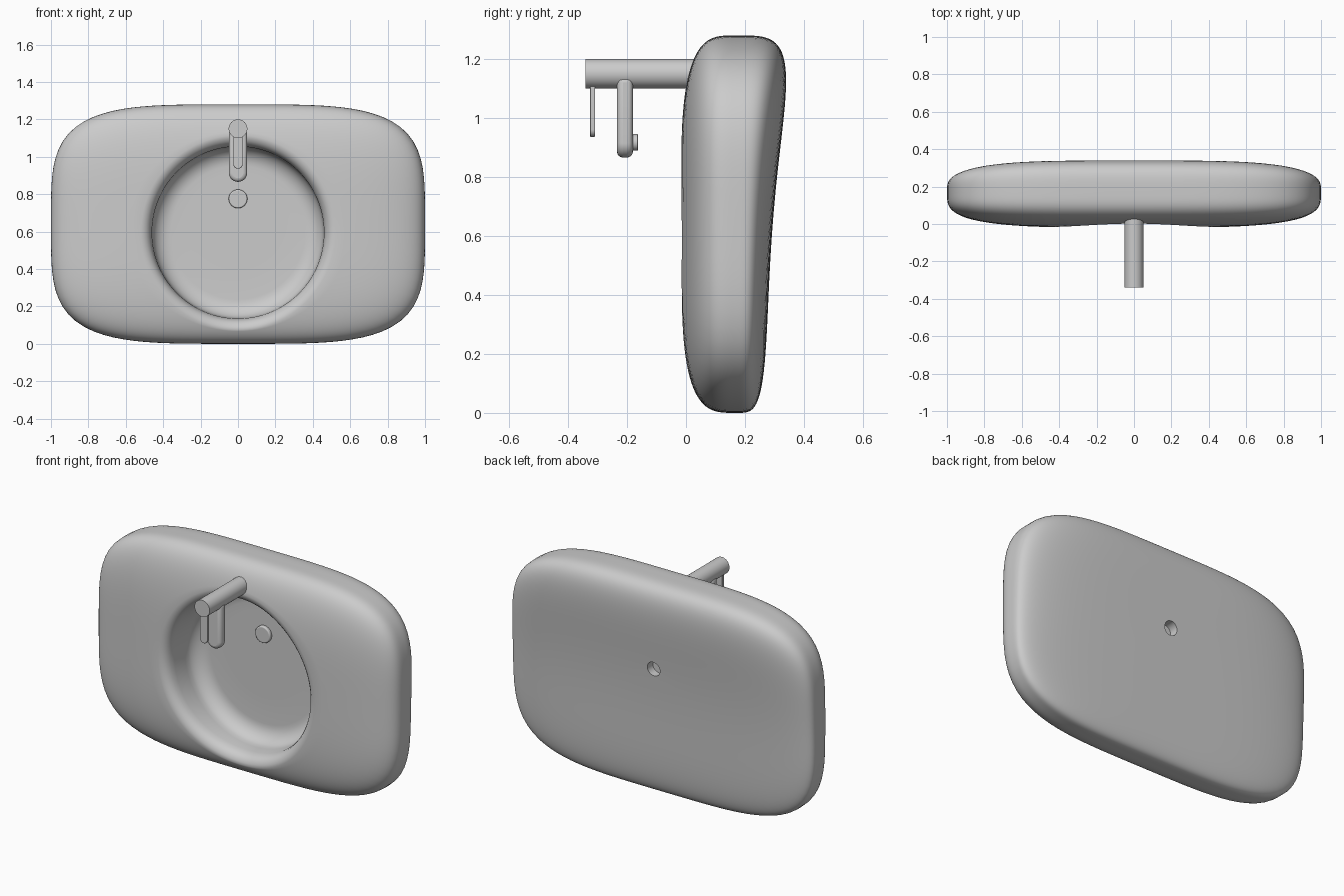
import bpy, bmesh, math

if "Cube" in bpy.data.objects:
    bpy.data.objects.remove(bpy.data.objects["Cube"])

N = 128          # points per ring
MID_Z, MID_Y = 0.64, 0.17
BOWL_Z, DRAIN_Z, FLOOR_Y = 0.595, 0.775, 0.25
angles = [2 * math.pi * i / N for i in range(N)]


def circle(r, cz):
    return [(r * math.cos(a), cz + r * math.sin(a)) for a in angles]


def edge_scale(x, z):
    # 0 in the middle of the slab, 1 on its rounded outline
    return min(1, (x ** 4 + ((z - MID_Z) / 0.64) ** 4) ** 0.25)


def front_y(x, z):
    return MID_Y - 0.19 * max(0, 1 - edge_scale(x, z) ** 3.5) ** (1 / 3.5)


def back_y(x, z):
    depth = 0.105 + 0.115 * max(0, z / 1.28) ** 2.6
    return MID_Y + depth * max(0, 1 - edge_scale(x, z) ** 4) ** 0.25


def lerp(a, b, t):
    return [(p[0] + (q[0] - p[0]) * t, p[1] + (q[1] - p[1]) * t) for p, q in zip(a, b)]


def finish(name, bm, angle=40):
    bmesh.ops.recalc_face_normals(bm, faces=bm.faces)
    me = bpy.data.meshes.new(name)
    bm.to_mesh(me)
    bm.free()
    ob = bpy.data.objects.new(name, me)
    bpy.context.collection.objects.link(ob)
    bpy.ops.object.select_all(action='DESELECT')
    ob.select_set(True)
    bpy.context.view_layer.objects.active = ob
    bpy.ops.object.shade_smooth_by_angle(angle=math.radians(angle))
    return ob


def add_bevel(ob, width):
    mod = ob.modifiers.new("bevel", 'BEVEL')
    mod.width, mod.segments, mod.limit_method = width, 4, 'ANGLE'
    mod.angle_limit = math.radians(40)


def extrude_y(name, outline, y0, y1, bevel=0):
    # prism from an (x, z) outline, running along y
    bm = bmesh.new()
    a = [bm.verts.new((x, y0, z)) for x, z in outline]
    b = [bm.verts.new((x, y1, z)) for x, z in outline]
    bm.faces.new(a)
    bm.faces.new(b[::-1])
    for i in range(len(a)):
        j = (i + 1) % len(a)
        bm.faces.new((a[i], b[i], b[j], a[j]))
    ob = finish(name, bm)
    if bevel:
        add_bevel(ob, bevel)
    return ob


def disc(r, cz, n=48):
    return [(r * math.cos(2 * math.pi * i / n), cz + r * math.sin(2 * math.pi * i / n)) for i in range(n)]


def tongue(w, bottom, top):
    # strip with a half-round lower end
    arc = [(w * math.cos(math.pi + math.pi * i / 24), bottom + w + w * math.sin(math.pi + math.pi * i / 24))
           for i in range(25)]
    return arc + [(w, top), (-w, top)]


# Basin slab: one closed surface made of rings
outer = []
for a in angles:
    c, s = math.cos(a), math.sin(a)
    r = 1 / (c ** 4 + (s / 0.64) ** 4) ** 0.25
    outer.append((r * c, MID_Z + r * s))
rim, hole = circle(0.52, BOWL_Z), circle(0.042, DRAIN_Z)
STEPS = 26
ts = [1 - (1 - k / STEPS) ** 3 for k in range(STEPS + 1)]
rings = []

# back face, from the drain hole out to the outline
for t in ts:
    rings.append([(x, back_y(x, z), z) for x, z in lerp(hole, outer, t)])
# front face, from the outline in to the bowl rim
for t in reversed(ts[:-1]):
    rings.append([(x, front_y(x, z), z) for x, z in lerp(rim, outer, t)])
# rounded rim
for r, drop in ((0.505, 0.003), (0.49, 0.01), (0.476, 0.023), (0.466, 0.042), (0.46, 0.07)):
    rings.append([(x, front_y(*p) + drop, z) for (x, z), p in zip(circle(r, BOWL_Z), rim)])
# bowl wall, curving into the floor
rings.append([(x, 0.15, z) for x, z in circle(0.458, BOWL_Z)])
for k in range(1, 9):
    a = math.pi / 2 * k / 8
    rings.append([(x, 0.16 + (FLOOR_Y - 0.16) * math.sin(a), z)
                  for x, z in circle(0.358 + 0.1 * math.cos(a), BOWL_Z)])
# flat floor in to the drain hole
for t in (0.33, 0.66, 1):
    rings.append([(x, FLOOR_Y, z) for x, z in lerp(circle(0.358, BOWL_Z), hole, t)])

bm = bmesh.new()
vr = [[bm.verts.new(p) for p in ring] for ring in rings]
for k in range(len(vr)):
    a, b = vr[k], vr[(k + 1) % len(vr)]
    for i in range(N):
        j = (i + 1) % N
        bm.faces.new((a[i], a[j], b[j], b[i]))
finish("basin", bm, 50)

# Drain cap over the hole
extrude_y("drain_cap", disc(0.05, DRAIN_Z), 0.23, FLOOR_Y + 0.004, 0.007)

# Tap: body, spout, nozzle and lever
extrude_y("tap_body", disc(0.05, 1.15), -0.34, 0.03)
extrude_y("tap_spout", tongue(0.049, 0.866, 1.14), -0.234, -0.18, 0.02)
extrude_y("tap_nozzle", disc(0.028, 0.917), -0.19, -0.163, 0.003)
extrude_y("tap_lever", tongue(0.025, 0.936, 1.12), -0.325, -0.308, 0.003)
